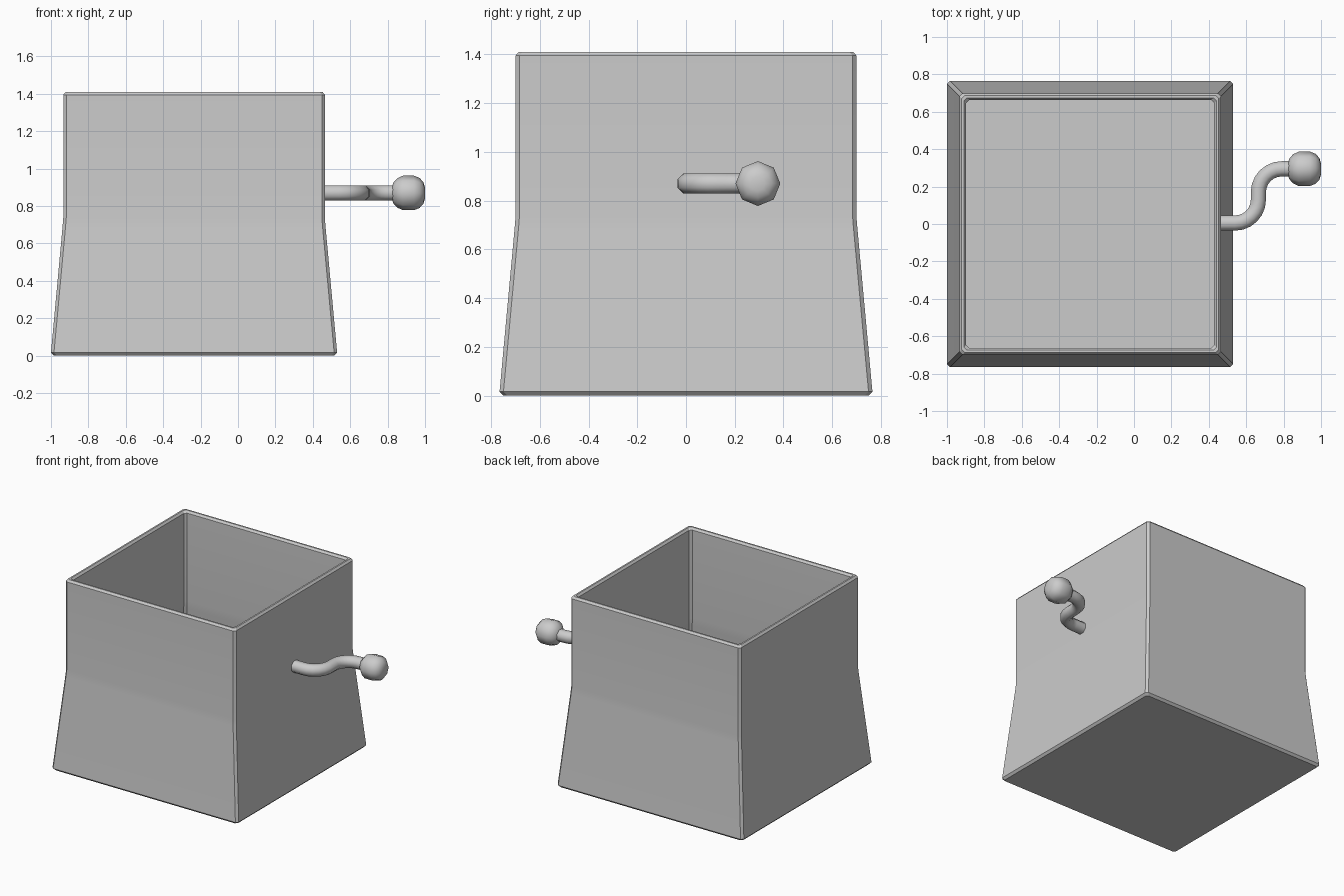
import bpy, bmesh
from math import sin, cos, pi, radians
from mathutils import Vector

if "Cube" in bpy.data.objects:
    bpy.data.objects.remove(bpy.data.objects["Cube"])


def loft(name, rings, smooth):
    """Skin a list of equal-length vertex rings and cap both ends."""
    bm = bmesh.new()
    loops = [[bm.verts.new(p) for p in r] for r in rings]
    n = len(loops[0])
    for a, b in zip(loops, loops[1:]):
        for i in range(n):
            j = (i + 1) % n
            bm.faces.new((a[i], a[j], b[j], b[i]))
    bm.faces.new(loops[0][::-1])
    bm.faces.new(loops[-1])
    bmesh.ops.recalc_face_normals(bm, faces=bm.faces)
    me = bpy.data.meshes.new(name)
    bm.to_mesh(me)
    bm.free()
    ob = bpy.data.objects.new(name, me)
    bpy.context.collection.objects.link(ob)
    bpy.ops.object.select_all(action='DESELECT')
    ob.select_set(True)
    bpy.context.view_layer.objects.active = ob
    bpy.ops.object.shade_smooth_by_angle(angle=radians(smooth))
    return ob


# Open box: chamfered squares following the outer wall, rim and inner wall
CX = -0.235


def square(h, z, c=0.016):
    k = h - c
    pts = [(h, -k), (h, k), (k, h), (-k, h), (-h, k), (-h, -k), (-k, -h), (k, -h)]
    return [(CX + x, y, z) for x, y in pts]


box_profile = [(0.750, 0), (0.765, 0.016), (0.703, 0.69), (0.699, 0.74), (0.699, 1.395),
               (0.687, 1.41), (0.675, 1.41), (0.663, 1.395), (0.663, 0.74),
               (0.667, 0.69), (0.728, 0.035)]
loft("open_box", [square(h, z) for h, z in box_profile], 20)


# Handle: S-shaped tube lying level, swept with an eight-sided section
Z = 0.87


def ring(x, y, heading, r, phase=0.0):
    side = Vector((-sin(heading), cos(heading), 0))
    up = Vector((0, 0, 1))
    return [Vector((x, y, Z)) + r * (cos(a) * side + sin(a) * up)
            for a in (phase + i * pi / 4 for i in range(8))]


R, STEPS = 0.125, 6
path = [(0.46, 0.005, 0)]
for i in range(STEPS + 1):
    t = i / STEPS * pi / 2
    path.append((0.54 + R * sin(t), 0.005 + R * (1 - cos(t)), t))
for i in range(STEPS + 1):
    t = (1 - i / STEPS) * pi / 2
    path.append((0.665 + R * (1 - sin(t)), 0.17 + R * cos(t), t))
path.append((0.88, 0.295, 0))
loft("handle_arm", [ring(x, y, t, 0.044, pi / 8) for x, y, t in path], 60)

# Knob: rounded barrel on the end of the arm
knob = [(-0.089, 0.03), (-0.08, 0.056), (-0.06, 0.078), (-0.03, 0.092), (0.03, 0.092),
        (0.06, 0.080), (0.08, 0.058), (0.089, 0.03)]
loft("handle_knob", [ring(0.911 + dx, 0.295, 0, r) for dx, r in knob], 60)
